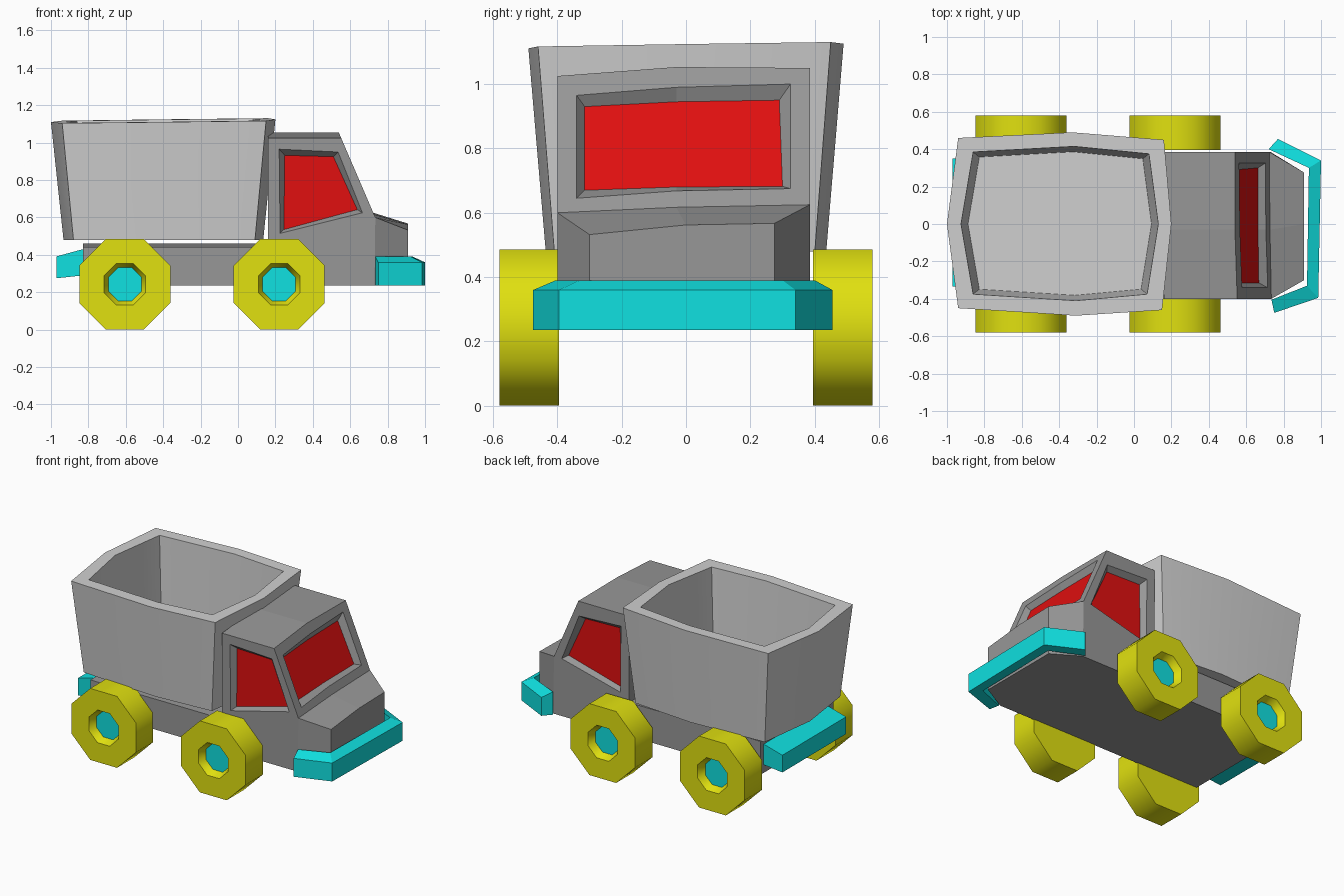
import bpy, bmesh
from math import pi, cos, sin, radians

old = bpy.data.objects.get("Cube")
if old:
    bpy.data.objects.remove(old, do_unlink=True)


def material(name, rgb):
    m = bpy.data.materials.new(name)
    m.use_nodes = True
    m.diffuse_color = (*rgb, 1)
    m.node_tree.nodes["Principled BSDF"].inputs["Base Color"].default_value = (*rgb, 1)
    return m


LIGHT = material("light_grey", (0.63, 0.63, 0.63))
GREY = material("body_grey", (0.31, 0.31, 0.31))
YELLOW = material("tyre_yellow", (0.75, 0.75, 0.005))
CYAN = material("trim_cyan", (0.005, 0.75, 0.75))
RED = material("window_red", (0.75, 0.005, 0.005))


def build(name, polys, mats, smooth=0):
    """Make an object from (points, material index) polygons."""
    bm = bmesh.new()
    for pts, idx in polys:
        bm.faces.new([bm.verts.new(p) for p in pts]).material_index = idx
    bmesh.ops.remove_doubles(bm, verts=bm.verts, dist=0.0005)
    bmesh.ops.recalc_face_normals(bm, faces=bm.faces)
    mesh = bpy.data.meshes.new(name)
    bm.to_mesh(mesh)
    bm.free()
    for m in mats:
        mesh.materials.append(m)
    ob = bpy.data.objects.new(name, mesh)
    bpy.context.collection.objects.link(ob)
    if smooth:
        bpy.ops.object.select_all(action='DESELECT')
        ob.select_set(True)
        bpy.context.view_layer.objects.active = ob
        bpy.ops.object.shade_smooth_by_angle(angle=radians(smooth))
    return ob


def band(a, b, idx=0):
    """Quads joining two closed loops of equal length."""
    n = len(a)
    return [([a[i], a[(i + 1) % n], b[(i + 1) % n], b[i]], idx) for i in range(n)]


def loft(rings, end_idx=0):
    polys = [(rings[0], 0), (rings[-1], end_idx)]
    for a, b in zip(rings, rings[1:]):
        polys += band(a, b)
    return polys


# Wheels: octagonal tyre with a recessed hub on the outer face
def octagon(x, y, r):
    return [(x + r * cos(pi / 8 + k * pi / 4), y, 0.243 + r * sin(pi / 8 + k * pi / 4))
            for k in range(8)]


for end, x in (("rear", -0.605), ("front", 0.22)):
    for side, s in (("right", -1), ("left", 1)):
        rings = [octagon(x, s * y, r) for r, y in
                 ((0.263, 0.395), (0.263, 0.58), (0.12, 0.58), (0.096, 0.53))]
        build(f"{end}_wheel_{side}", loft(rings, 1), [YELLOW, CYAN], 50)

# Chassis
lo, hi = -0.83, 0.17
build("chassis", loft([
    [(x, -0.4, 0.235), (x, 0.385, 0.235), (x, 0.385, 0.462), (x, -0.4, 0.442)]
    for x in (lo, hi)]), [GREY])

# Dump bed: tapered tub with a bowed outline
OUTER = [(-0.94, 0.46), (-0.33, 0.49), (0.16, 0.45), (0.20, 0),
         (0.15, -0.46), (-0.31, -0.49), (-0.94, -0.45), (-1.0, 0)]
INNER = [(-0.86, 0.385), (-0.32, 0.415), (0.08, 0.375), (0.13, 0),
         (0.07, -0.375), (-0.31, -0.41), (-0.86, -0.375), (-0.925, 0)]


def rim(pts):
    return [(x, y, 1.122 + 0.012 * x + 0.015 * y) for x, y in pts]


def shrunk(pts, k, z):
    return [(-0.39 + (x + 0.39) * k, y * k, z) for x, y in pts]


build("dump_bed", loft([shrunk(OUTER, 0.89, 0.48), rim(OUTER), rim(INNER),
                        shrunk(INNER, 0.93, 0.56)]), [LIGHT], 30)

# Cab: body shell with recessed windows
YR, YM, YL = -0.4, -0.03, 0.385
XB, XF, XN = 0.16, 0.73, 0.91


def shield(y, z, inset=0):
    """Point on the sloping windscreen plane."""
    return (XF - (z - 0.61) * 0.43 - inset, y, z)


roof = [shield(YR, 1.025), shield(YM, 1.053), shield(YL, 1.05)]
back = [(XB, p[1], p[2]) for p in roof]
cowl = [shield(YR, 0.6), shield(YM, 0.617), shield(YL, 0.625)]
nose = [(XN, -0.3, 0.532), (XN, 0, 0.562), (XN, 0.275, 0.567)]
floor_r = [(XB, YR, 0.235), (XF, YR, 0.235), (XN, -0.3, 0.235)]
floor_l = [(XB, YL, 0.235), (XF, YL, 0.235), (XN, 0.275, 0.235)]
belt_r, belt_l = (XB, YR, 0.46), (XB, YL, 0.46)

cab = [(floor_r + floor_l[::-1], 0),
       ([floor_r[0], belt_r, *back, belt_l, floor_l[0]], 0),
       ([floor_r[2], *nose, floor_l[2]], 0)]
for i in (0, 1):
    cab.append(([back[i], back[i + 1], roof[i + 1], roof[i]], 0))
    cab.append(([cowl[i], cowl[i + 1], nose[i + 1], nose[i]], 0))


def window(outer, opening, glass):
    cab.extend(band(outer, opening) + band(opening, glass) + [(glass, 1)])


# Windscreen
opening = [(-0.34, 0.645), (YM, 0.668), (0.325, 0.675),
           (0.325, 1.0), (YM, 0.99), (-0.34, 0.965)]
glass = [(-0.315, 0.67), (YM, 0.68), (0.3, 0.682),
         (0.29, 0.95), (YM, 0.945), (-0.315, 0.93)]
window(cowl + roof[::-1], [shield(y, z) for y, z in opening],
       [shield(y, z, 0.037) for y, z in glass])

# Side windows and lower side panels
OPEN = [(0.225, 0.515), (0.665, 0.625), (0.535, 0.95), (0.22, 0.965)]
PANE = [(0.245, 0.535), (0.638, 0.642), (0.51, 0.925), (0.25, 0.932)]
for y, s, k, fl, belt in ((YR, 1, 0, floor_r, belt_r), (YL, -1, 2, floor_l, belt_l)):
    window([belt, cowl[k], roof[k], back[k]],
           [(x, y, z) for x, z in OPEN],
           [(x, y + s * 0.035, z) for x, z in PANE])
    cab.append(([fl[0], fl[1], cowl[k], belt], 0))
    cab.append(([fl[1], fl[2], nose[k], cowl[k]], 0))
build("cab", cab, [GREY, RED])

# Front bumper: wraps round the nose, top slopes outward
path = [((0.72, 0.40), (0.77, 0.455)), ((0.935, 0.30), (1.0, 0.34)),
        ((0.925, -0.33), (0.985, -0.395)), ((0.735, -0.405), (0.75, -0.475))]
build("front_bumper", loft([
    [(*a, 0.235), (*b, 0.235), (*b, 0.36), (*a, 0.39)] for a, b in path]), [CYAN])

# Rear bumper: straight bar behind the chassis
build("rear_bumper", loft([
    [(-0.97, y, 0.275), (-0.97, y, 0.392), (lo, y, 0.43), (lo, y, 0.29)]
    for y in (-0.335, 0.35)]), [CYAN])
